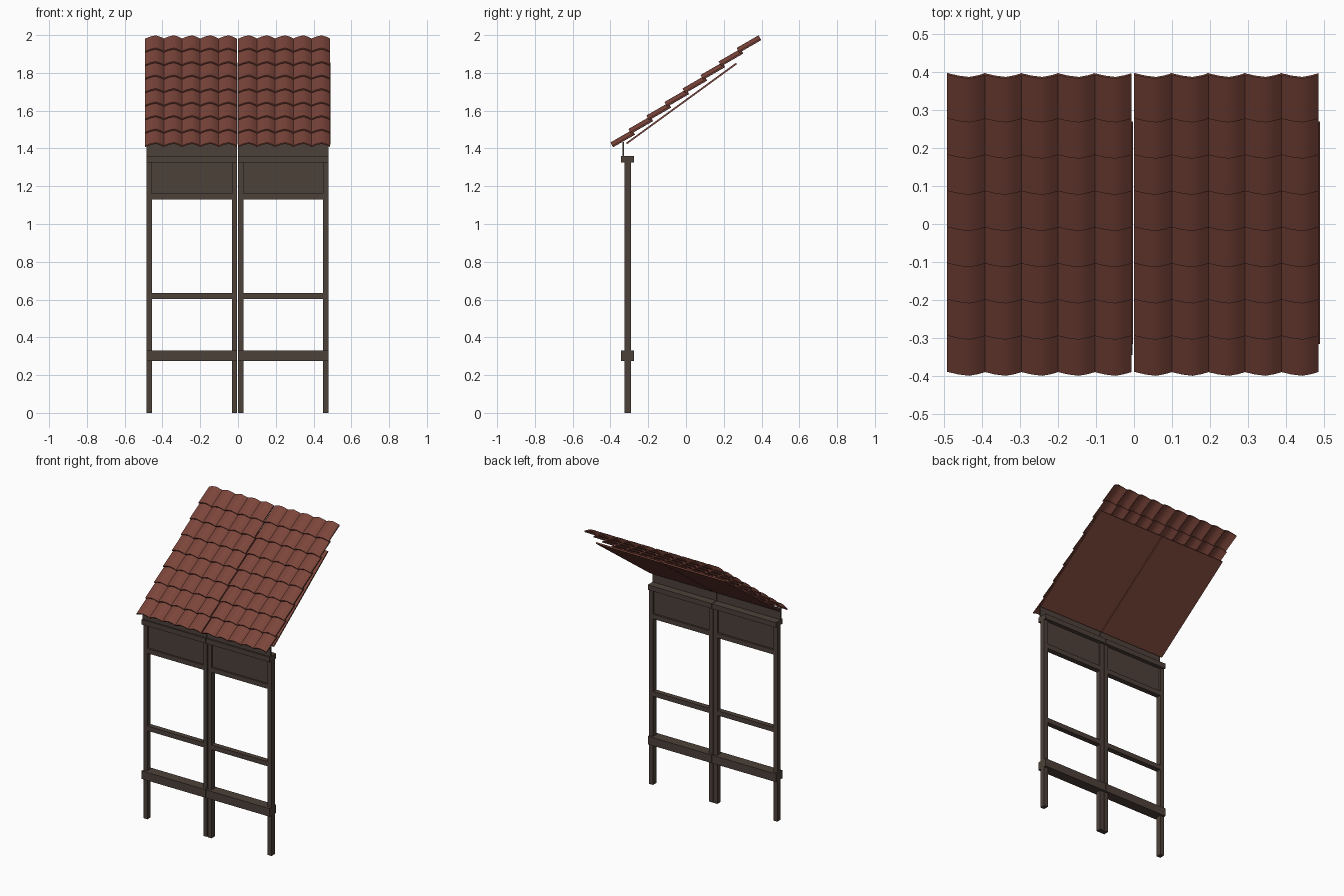
import bpy, bmesh, math
from mathutils import Vector

if "Cube" in bpy.data.objects:
    bpy.data.objects.remove(bpy.data.objects["Cube"])


def material(name, color):
    m = bpy.data.materials.new(name)
    m.diffuse_color = (*color, 1)
    m.use_nodes = True
    m.node_tree.nodes["Principled BSDF"].inputs["Base Color"].default_value = m.diffuse_color
    return m


WOOD = material("dark_wood", (0.075, 0.053, 0.042))
CLAY = material("clay_red", (0.2, 0.06, 0.043))


def finish(name, bm, mat):
    bmesh.ops.recalc_face_normals(bm, faces=bm.faces[:])
    me = bpy.data.meshes.new(name)
    bm.to_mesh(me)
    bm.free()
    me.materials.append(mat)
    ob = bpy.data.objects.new(name, me)
    bpy.context.collection.objects.link(ob)
    return ob


def loft(bm, ring_a, ring_b):
    """Closed solid between two matching rings of points."""
    a = [bm.verts.new(p) for p in ring_a]
    b = [bm.verts.new(p) for p in ring_b]
    n = len(a)
    bm.faces.new(a)
    bm.faces.new(b)
    for i in range(n):
        bm.faces.new((a[i], a[(i + 1) % n], b[(i + 1) % n], b[i]))


def box(name, x, y, z, mat=WOOD):
    bm = bmesh.new()
    ring = [(x[0], y[0]), (x[1], y[0]), (x[1], y[1]), (x[0], y[1])]
    loft(bm, [(*p, z[0]) for p in ring], [(*p, z[1]) for p in ring])
    return finish(name, bm, mat)


def frame(side, x0, x1):
    post_y, beam_y = (-0.325, -0.29), (-0.345, -0.275)
    w = 0.029
    box(side + "_outer_post", (x0, x0 + w), post_y, (0, 1.33))
    box(side + "_inner_post", (x1 - w, x1), post_y, (0, 1.33))
    inner = (x0 + w, x1 - w)
    box(side + "_lower_beam", (x0, x1), beam_y, (0.275, 0.33))
    box(side + "_top_beam", (x0, x1), beam_y, (1.326, 1.36))
    box(side + "_middle_rail", inner, post_y, (0.603, 0.635))
    box(side + "_board_rail", inner, post_y, (1.13, 1.162))
    box(side + "_board", inner, (-0.314, -0.302), (1.162, 1.326))
    box(side + "_fascia", (x0, x1), (-0.335, -0.327), (1.36, 1.435))


def roof_panel(side, x0, x1):
    # thin sloping sheet below the tiles
    bm = bmesh.new()
    sec = [(-0.317, 1.43), (-0.313, 1.422), (0.27, 1.846), (0.265, 1.854)]
    loft(bm, [(x0, *p) for p in sec], [(x1, *p) for p in sec])
    finish(side + "_roof_panel", bm, CLAY)


def roof_tiles(side, x0):
    # ridged tiles laid in overlapping, stepped rows
    a = math.radians(30)
    along = Vector((0, math.cos(a), math.sin(a)))
    up = Vector((0, -math.sin(a), math.cos(a)))
    profile = [(0, 0.006), (0.03, 0.02), (0.058, 0.027), (0.082, 0.018), (0.101, 0.007)]
    thick = 0.008
    ring = profile + [(u, h - thick) for u, h in reversed(profile)]
    bm = bmesh.new()
    for row in range(8):
        for col in range(5):
            base = Vector((x0 + col * 0.0965, -0.387 + row * 0.0955, 1.408 + row * 0.0715))
            low = [base + Vector((u, 0, 0)) + up * h for u, h in ring]
            loft(bm, low, [p + along * 0.134 for p in low])
    ob = finish(side + "_roof_tiles", bm, CLAY)
    bpy.context.view_layer.objects.active = ob
    ob.select_set(True)
    bpy.ops.object.shade_smooth_by_angle(angle=math.radians(50))
    ob.select_set(False)


# two bays side by side with a narrow gap
for side, f0, f1, p0, p1, t0 in (
        ("left", -0.484, -0.004, -0.488, -0.002, -0.493),
        ("right", 0.0, 0.48, 0.003, 0.491, 0.0)):
    frame(side, f0, f1)
    roof_panel(side, p0, p1)
    roof_tiles(side, t0)
